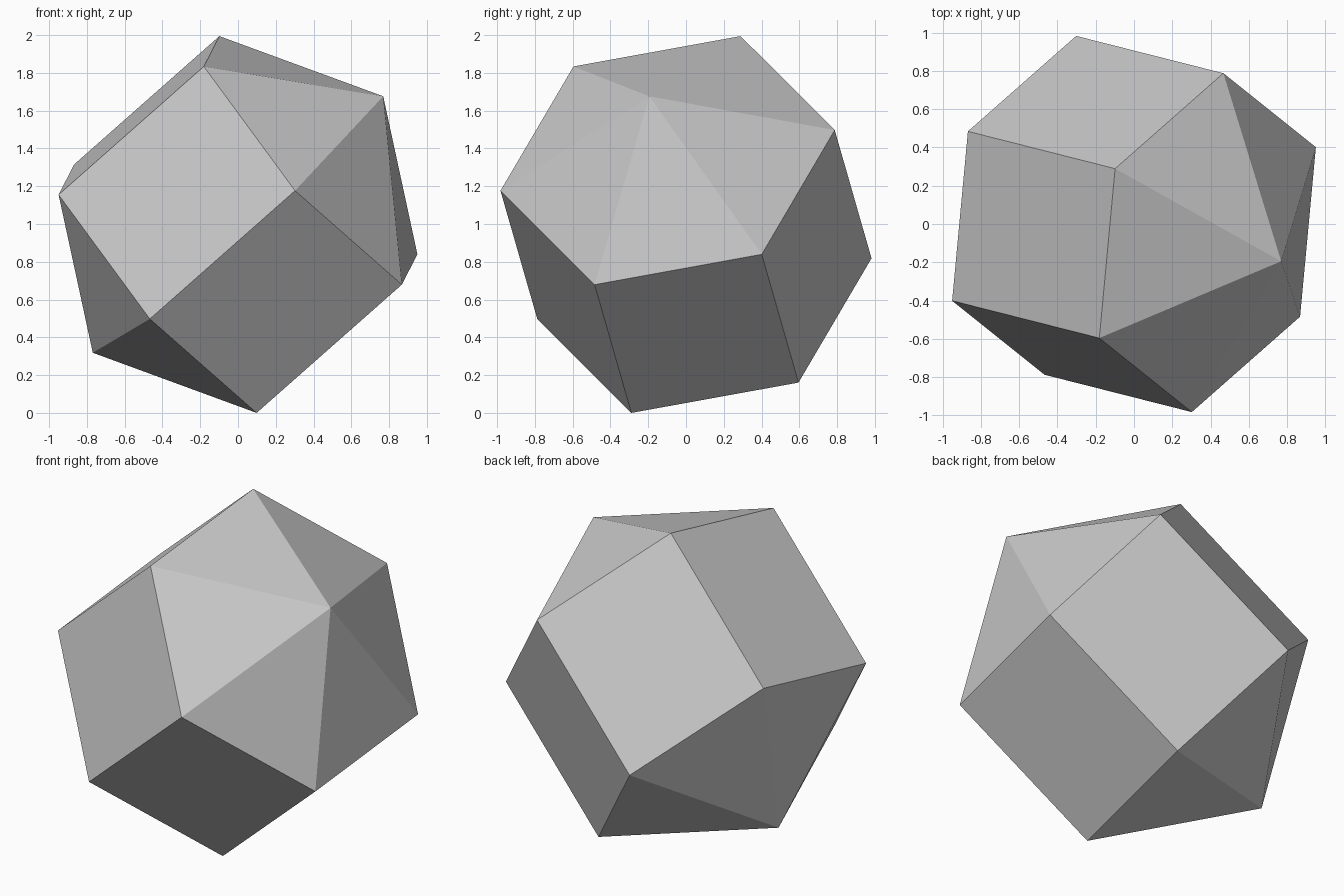
import bpy
import bmesh
from mathutils import Matrix, Vector

cube = bpy.data.objects.get("Cube")
if cube:
    bpy.data.objects.remove(cube, do_unlink=True)

RADIUS = 0.903
HALF_LENGTH = 0.522      # half the prism; each pyramid cap is equally tall

# Plain grey for the whole solid
grey = bpy.data.materials.new("light grey")
grey.use_nodes = True
colour = (0.58, 0.58, 0.58, 1)
grey.diffuse_color = colour
grey.node_tree.nodes["Principled BSDF"].inputs["Base Color"].default_value = colour

# Hexagonal prism
bm = bmesh.new()
bmesh.ops.create_cone(bm, cap_ends=True, segments=6, radius1=RADIUS,
                      radius2=RADIUS, depth=2 * HALF_LENGTH)

# Raise a six-sided pyramid on each end
ends = [f for f in bm.faces if len(f.verts) == 6]
bmesh.ops.poke(bm, faces=ends, offset=HALF_LENGTH)
bmesh.ops.recalc_face_normals(bm, faces=bm.faces)

# Tilt the long axis and lift the solid to rest on a corner
axis = Vector((0.77, -0.195, 0.68)).normalized()
corner = Vector((-0.483, 0.387, 0.66))
corner = (corner - axis * corner.dot(axis)).normalized()
tilt = Matrix((corner.cross(axis), corner, axis)).transposed()
bmesh.ops.transform(bm, matrix=tilt.to_4x4(), verts=bm.verts)
bmesh.ops.translate(bm, vec=(0, 0, -min(v.co.z for v in bm.verts)), verts=bm.verts)

mesh = bpy.data.meshes.new("hexagonal_bipyramid_prism")
bm.to_mesh(mesh)
bm.free()
mesh.materials.append(grey)
solid = bpy.data.objects.new("hexagonal_bipyramid_prism", mesh)
bpy.context.collection.objects.link(solid)
